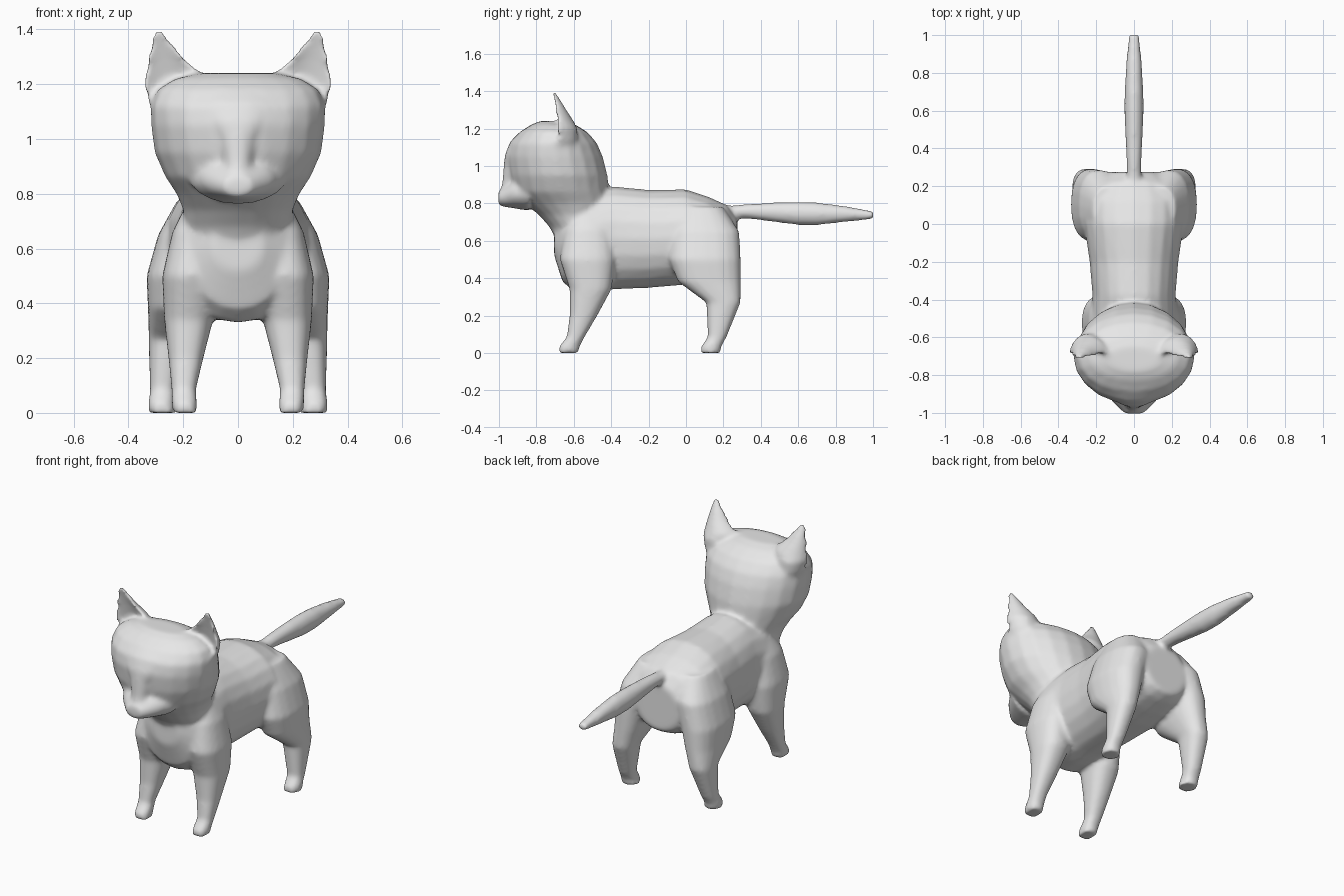
import bpy, bmesh, math

SIDES = 20
grey = bpy.data.materials.new("plain grey")
grey.diffuse_color = (0.8, 0.8, 0.8, 1)
bm = bmesh.new()


def bend(v, power):
    return math.copysign(abs(v) ** power, v)


def loft(rings, axis, power=1.0, sx=1, hollow=False):
    """Closed skin through ellipses. Ring: (x, y, z, half width, half depth)."""
    loops = []
    for x, y, z, a, b in rings:
        loop = []
        for i in range(SIDES):
            t = 2 * math.pi * i / SIDES
            u, w = a * bend(math.cos(t), power), b * bend(math.sin(t), power)
            if hollow and w < 0:
                w *= -0.3          # cupped front face
            p = (x + u, y + w, z) if axis == 'Z' else (x + u, y, z + w)
            loop.append(bm.verts.new((p[0] * sx, p[1], p[2])))
        loops.append(loop)
    faces = [bm.faces.new(loops[0][::-1]), bm.faces.new(loops[-1])]
    for p, q in zip(loops, loops[1:]):
        for i in range(SIDES):
            j = (i + 1) % SIDES
            faces.append(bm.faces.new((p[i], p[j], q[j], q[i])))
    bmesh.ops.recalc_face_normals(bm, faces=faces)


# torso, chest to rump: y, z, half width, half height
torso = [(-.705, .61, .09, .09), (-.66, .58, .17, .20), (-.60, .58, .215, .25),
         (-.50, .60, .23, .27), (-.38, .615, .22, .275), (-.20, .61, .235, .262),
         (0, .62, .265, .255), (.12, .61, .27, .225), (.22, .60, .22, .19),
         (.275, .58, .14, .14)]
loft([(0, y, z, a, b) for y, z, a, b in torso], 'Y', .92)

# neck and head: z, front y, back y, half width
head = [(.62, -.70, -.42, .18), (.68, -.735, -.41, .195), (.74, -.79, -.405, .20),
        (.80, -.86, -.40, .225), (.86, -.92, -.41, .265), (.95, -.945, -.42, .305),
        (1.05, -.955, -.445, .318), (1.12, -.94, -.475, .32), (1.18, -.89, -.525, .295),
        (1.22, -.83, -.59, .23), (1.24, -.78, -.65, .14)]
loft([(0, (f + k) / 2, z, a, (k - f) / 2) for z, f, k, a in head], 'Z')

# muzzle
loft([(0, -.84, .86, .18, .10), (0, -.93, .85, .125, .075), (0, -.98, .832, .075, .05),
      (0, -1.004, .828, .05, .036)], 'Y')

# nose bridge widening into the brow
loft([(0, -.93, .84, .06, .065), (0, -.92, .92, .055, .062), (0, -.91, 1.0, .075, .065),
      (0, -.90, 1.06, .12, .068), (0, -.87, 1.13, .15, .07), (0, -.83, 1.19, .13, .05)], 'Z')

# tail
tail = [(.18, .745, .045, .04), (.27, .755, .038, .036), (.34, .757, .040, .040),
        (.48, .752, .047, .053), (.60, .746, .051, .062), (.70, .744, .050, .061),
        (.85, .743, .042, .043), (.97, .738, .031, .026), (1.005, .737, .028, .019)]
loft([(0, y, z, a, b) for y, z, a, b in tail], 'Y')

front_leg = [(.195, -.63, 0, .045, .054), (.195, -.623, .035, .046, .055),
             (.198, -.59, .085, .045, .048), (.19, -.548, .20, .064, .074),
             (.18, -.51, .34, .09, .112), (.17, -.525, .50, .107, .15),
             (.14, -.52, .66, .10, .13), (.12, -.52, .76, .07, .08)]
hind_leg = [(.276, .13, 0, .051, .054), (.28, .135, .035, .047, .054),
            (.275, .167, .085, .047, .050), (.258, .20, .27, .068, .092),
            (.237, .125, .38, .092, .168), (.222, .10, .50, .112, .193),
            (.18, .10, .65, .112, .185), (.13, .08, .78, .09, .12)]
ear = [(.25, -.70, 1.06, .05, .10), (.248, -.70, 1.14, .082, .12),
       (.245, -.70, 1.20, .10, .12), (.235, -.70, 1.24, .105, .10),
       (.264, -.705, 1.30, .064, .066), (.291, -.718, 1.395, .016, .022)]
for s in (1, -1):
    loft(front_leg, 'Z', .85, s)
    loft(hind_leg, 'Z', .85, s)
    loft(ear, 'Z', 1, s, True)

# one continuous skin over all parts
mesh = bpy.data.meshes.new("cat_body")
bm.to_mesh(mesh)
bm.free()
mesh.materials.append(grey)
mesh.polygons.foreach_set("use_smooth", [True] * len(mesh.polygons))
cat = bpy.data.objects.new("cat_body", mesh)
bpy.context.collection.objects.link(cat)
skin = cat.modifiers.new("skin", 'REMESH')
skin.mode = 'VOXEL'
skin.voxel_size = .012
skin.use_smooth_shade = True
soft = cat.modifiers.new("soften", 'SMOOTH')
soft.factor = .5
soft.iterations = 9
